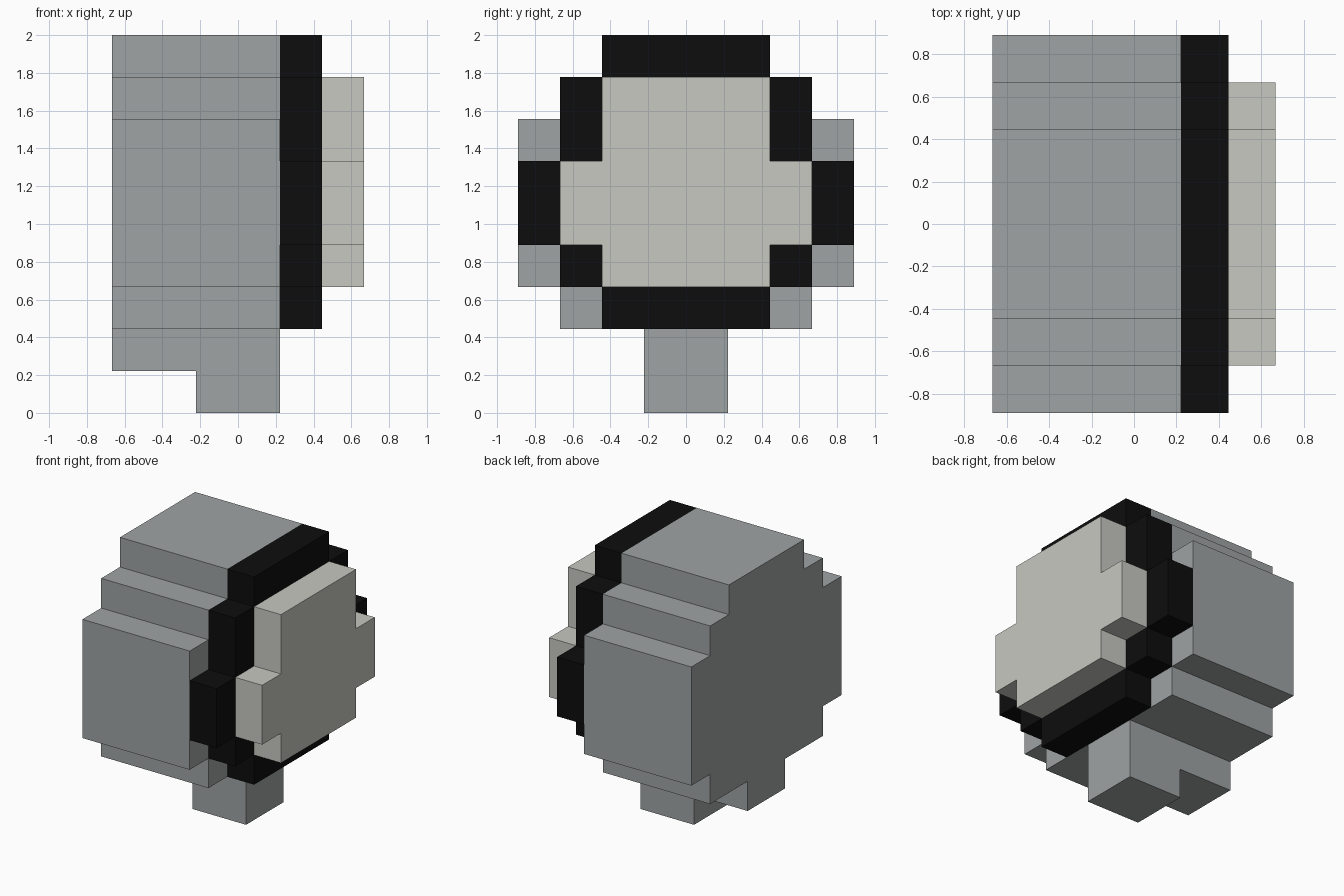
import bpy, bmesh
from mathutils import Vector

if "Cube" in bpy.data.objects:
    bpy.data.objects.remove(bpy.data.objects["Cube"])

U = 2 / 9  # one block of the stepped grid


def material(name, rgb):
    m = bpy.data.materials.new(name)
    m.diffuse_color = (*rgb, 1)
    m.use_nodes = True
    m.node_tree.nodes["Principled BSDF"].inputs["Base Color"].default_value = m.diffuse_color
    return m


def extrude(name, points, depth, mat):
    """Flat profile (3D points in blocks) pushed along a depth vector."""
    bm = bmesh.new()
    face = bm.faces.new([bm.verts.new(Vector(p) * U) for p in points])
    out = bmesh.ops.extrude_face_region(bm, geom=[face], use_keep_orig=True)
    moved = [v for v in out["geom"] if isinstance(v, bmesh.types.BMVert)]
    bmesh.ops.translate(bm, verts=moved, vec=Vector(depth) * U)
    bmesh.ops.recalc_face_normals(bm, faces=bm.faces)
    mesh = bpy.data.meshes.new(name)
    bm.to_mesh(mesh)
    bm.free()
    mesh.materials.append(mat)
    obj = bpy.data.objects.new(name, mesh)
    bpy.context.collection.objects.link(obj)
    return obj


def stepped_slab(name, x0, x1, rows, mat):
    """Mirrored stepped outline from (z0, z1, half width) rows, deep in x."""
    side = [(w, z) for z0, z1, w in rows for z in (z0, z1)]
    outline = side + [(-w, z) for w, z in reversed(side)]
    return extrude(name, [(x0, y, z) for y, z in outline], (x1 - x0, 0, 0), mat)


grey = material("grey", (0.347, 0.367, 0.367))
black = material("black", (0.004, 0.004, 0.004))
cream = material("pale cream", (0.578, 0.578, 0.539))

# Rounded housing, dark rim and pale front panel
stepped_slab("housing", -3, 1, [(2, 3, 3), (3, 7, 4), (7, 8, 3), (8, 9, 2)], grey)
stepped_slab("rim", 1, 2, [(2, 3, 2), (3, 4, 3), (4, 6, 4), (6, 8, 3), (8, 9, 2)], black)
stepped_slab("front_panel", 2, 3, [(3, 4, 2), (4, 6, 3), (6, 8, 2)], cream)

# Stem with the rear step, as one L-shaped side profile
stem = [(-3, 1), (-1, 1), (-1, 0), (1, 0), (1, 2), (-3, 2)]
extrude("stem", [(x, -1, z) for x, z in stem], (0, 2, 0), grey)
